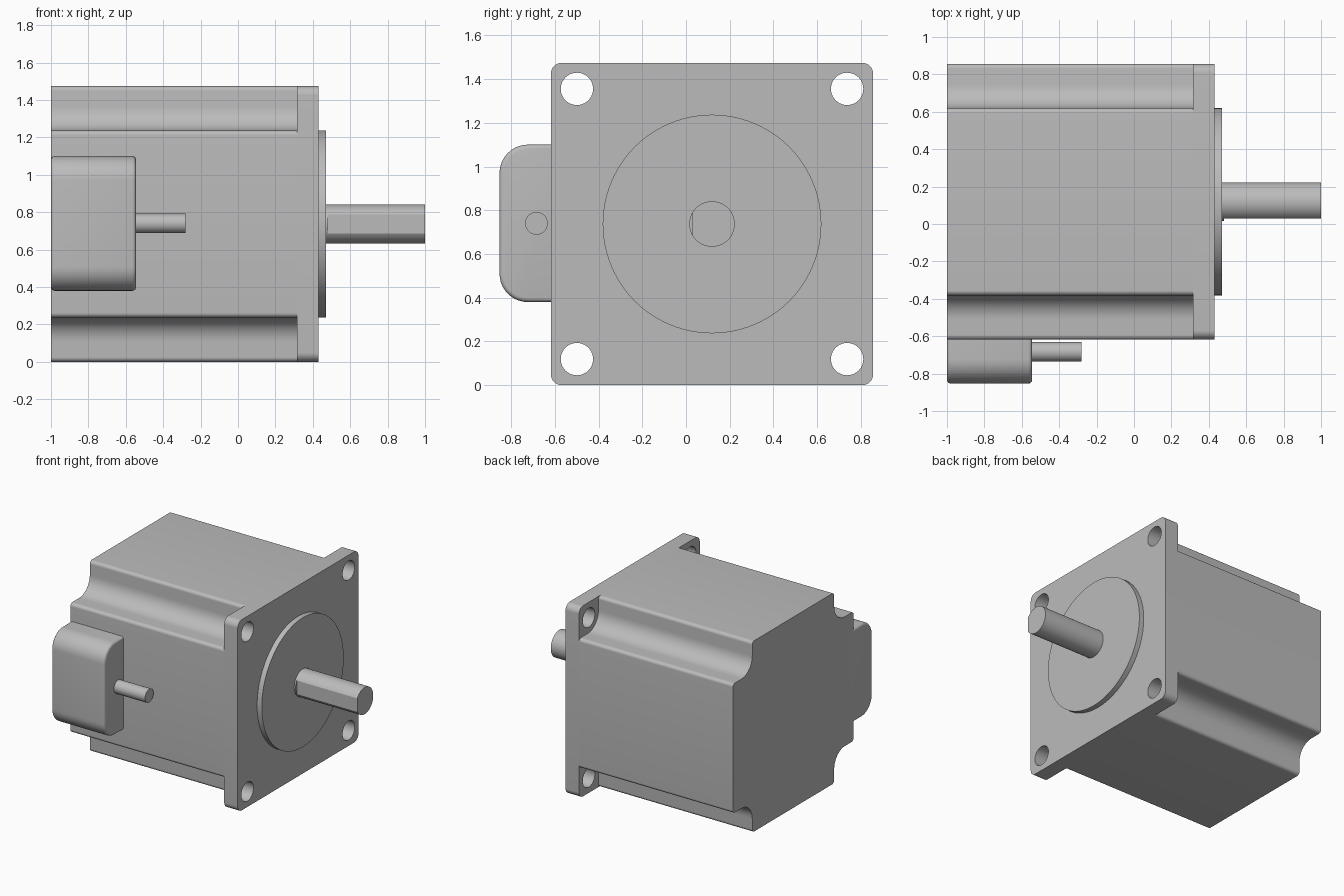
import bpy, bmesh
from math import sin, cos, pi, radians, acos
from mathutils import Vector

cube = bpy.data.objects.get("Cube")
if cube:
    bpy.data.objects.remove(cube, do_unlink=True)

# Single metal colour
metal = bpy.data.materials.new("grey_metal")
metal.use_nodes = True
GREY = (0.5, 0.5, 0.5, 1)
metal.diffuse_color = GREY
metal.node_tree.nodes["Principled BSDF"].inputs["Base Color"].default_value = GREY

CY, CZ = 0.119, 0.737      # motor axis
HALF = 0.737               # half width of the square frame
FRONT, SEAT = 0.43, 0.315  # flange faces along x


def circle(r, cy=CY, cz=CZ, n=64):
    return [(cy + r * cos(2 * pi * i / n), cz + r * sin(2 * pi * i / n)) for i in range(n)]


def filleted(corners, steps=10):
    """Round the right-angled corners (y, z, radius) of a closed outline."""
    out = []
    for i, (y, z, r) in enumerate(corners):
        p = Vector((y, z))
        if r == 0:
            out.append(p)
            continue
        a = (Vector(corners[i - 1][:2]) - p).normalized()
        b = (Vector(corners[(i + 1) % len(corners)][:2]) - p).normalized()
        for k in range(steps + 1):
            t = pi / 2 * k / steps
            out.append(p + r * (a * (1 - sin(t)) + b * (1 - cos(t))))
    return out


def four_fold(corner):
    """Repeat one quadrant's corners around the motor axis."""
    out = []
    for _ in range(4):
        out += [(CY + u, CZ + v, r) for u, v, r in corner]
        corner = [(-v, u, r) for u, v, r in corner]
    return out


def prism(name, outline, x0, x1, bevel=0):
    """Extrude a (y, z) outline along x, optionally rounding the end rims."""
    bm = bmesh.new()
    face = bm.faces.new([bm.verts.new((x0, y, z)) for y, z in outline])
    ext = bmesh.ops.extrude_face_region(bm, geom=[face], use_keep_orig=True)
    moved = [v for v in ext["geom"] if isinstance(v, bmesh.types.BMVert)]
    bmesh.ops.translate(bm, verts=moved, vec=(x1 - x0, 0, 0))
    bmesh.ops.recalc_face_normals(bm, faces=bm.faces)
    if bevel:
        rims = [e for e in bm.edges if abs(e.verts[0].co.x - e.verts[1].co.x) < 1e-5]
        bmesh.ops.bevel(bm, geom=rims, offset=bevel, segments=4, profile=0.5, affect='EDGES')
    mesh = bpy.data.meshes.new(name)
    bm.to_mesh(mesh)
    bm.free()
    mesh.materials.append(metal)
    ob = bpy.data.objects.new(name, mesh)
    bpy.context.collection.objects.link(ob)
    return ob


def smooth(ob):
    bpy.ops.object.select_all(action='DESELECT')
    ob.select_set(True)
    bpy.context.view_layer.objects.active = ob
    bpy.ops.object.shade_smooth_by_angle(angle=radians(30))


# Body with a rounded channel along each corner
channel = [(HALF, 0.5, 0.025), (0.5, 0.5, 0.13), (0.5, HALF, 0.025)]
body = prism("motor_body", filleted(four_fold(channel)), -1, SEAT)

# Mounting flange with four bolt holes
flange = prism("mounting_flange", filleted(four_fold([(HALF, HALF, 0.05)])), SEAT, FRONT)
for sy in (-1, 1):
    for sz in (-1, 1):
        drill = prism("bolt_hole_cutter", circle(0.074, CY + sy * 0.618, CZ + sz * 0.618, 40),
                      SEAT - 0.1, FRONT + 0.1)
        drill.hide_render = True
        mod = flange.modifiers.new("bolt_hole", 'BOOLEAN')
        mod.operation, mod.solver, mod.object = 'DIFFERENCE', 'EXACT', drill
        bpy.context.view_layer.objects.active = flange
        bpy.ops.object.modifier_apply(modifier=mod.name)
        bpy.data.objects.remove(drill, do_unlink=True)

# Raised pilot disc
pilot = prism("pilot_disc", circle(0.5, n=96), FRONT, 0.47)

# Output shaft: round root, then a flat along the front side
R, FLAT = 0.104, 0.09
root = prism("shaft_root", circle(R), 0.47, 0.482)
half_angle = pi - acos(FLAT / R)
d_outline = [(CY + R * cos(t), CZ + R * sin(t))
             for t in (half_angle * (k / 28 - 1) for k in range(57))]
shaft = prism("output_shaft", d_outline, 0.482, 1)

# Cable housing and cable stub
housing_corners = [(-0.853, 1.1, 0.13), (-0.853, 0.38, 0.13), (-0.55, 0.38, 0), (-0.55, 1.1, 0)]
housing = prism("cable_housing", filleted(housing_corners), -1, -0.545, bevel=0.02)
cable = prism("cable_stub", circle(0.052, -0.684, 0.74, 32), -0.56, -0.28)

for part in (body, flange, pilot, root, shaft, housing, cable):
    smooth(part)
